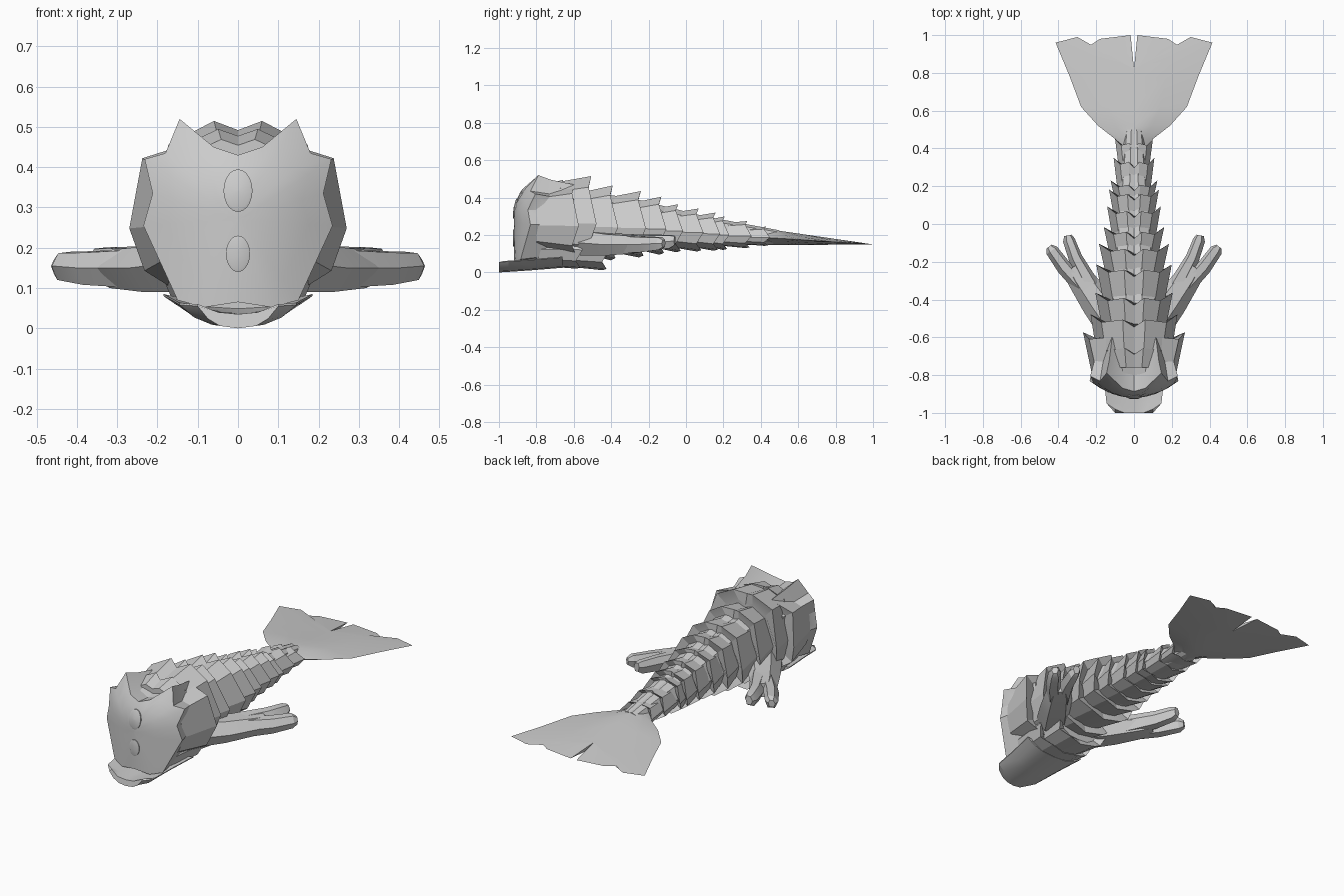
import bpy
import bmesh
import math
from mathutils import Vector

cube = bpy.data.objects.get("Cube")
if cube:
    bpy.data.objects.remove(cube, do_unlink=True)

GREY = (0.6, 0.6, 0.6, 1)
mat = bpy.data.materials.new("stone grey")
mat.use_nodes = True
mat.diffuse_color = GREY
mat.node_tree.nodes["Principled BSDF"].inputs["Base Color"].default_value = GREY


def finish(name, bm, angle=25):
    bmesh.ops.remove_doubles(bm, verts=bm.verts, dist=0.0005)
    bmesh.ops.recalc_face_normals(bm, faces=bm.faces)
    mesh = bpy.data.meshes.new(name)
    bm.to_mesh(mesh)
    bm.free()
    mesh.materials.append(mat)
    obj = bpy.data.objects.new(name, mesh)
    bpy.context.collection.objects.link(obj)
    bpy.ops.object.select_all(action='DESELECT')
    obj.select_set(True)
    bpy.context.view_layer.objects.active = obj
    bpy.ops.object.shade_smooth_by_angle(angle=math.radians(angle))
    return obj


def loft(name, rings, cap_start=False, cap_end=False, angle=25):
    bm = bmesh.new()
    loops = [[bm.verts.new(p) for p in ring] for ring in rings]
    for a, b in zip(loops, loops[1:]):
        n = len(a)
        for i in range(n):
            bm.faces.new((a[i], a[(i + 1) % n], b[(i + 1) % n], b[i]))
    if cap_start:
        bm.faces.new(loops[0])
    if cap_end:
        bm.faces.new(loops[-1])
    return finish(name, bm, angle)


def mirrored(half):
    # Complete a half outline that runs from top centre to bottom centre
    return half + [(-x, y, z) for x, y, z in reversed(half[1:-1])]


# Half section: width fraction, height fraction, backward jag of the rim
SECTION = [(0, .95, -1), (.26, 1, .1), (.68, .87, -.3), (1, .44, .9),
           (.86, .18, -.3), (.5, .03, .5), (0, 0, -.2)]


def ring(y, width, top, bottom, jag=0.0, shoulder=.68):
    half = []
    for i, (fx, fz, dj) in enumerate(SECTION):
        fx = shoulder if i == 2 else fx
        half.append((fx * width, y + dj * jag, bottom + fz * (top - bottom)))
    return mirrored(half)


def armour(name, y0, y1, width, top, bottom, jag=.03, shoulder=.68, pinch=.78):
    # Flared plate band with a jagged rear rim folding back inside
    mid = (top + bottom) / 2
    h = (top - bottom) / 2

    def scaled(y, s, j):
        return ring(y, width * s, mid + h * s, mid - h * s, j, shoulder)
    loft(name, [scaled(y0, pinch, 0), scaled(y1, 1, jag),
                scaled(y1 - .02, pinch * .85, 0)], True, True, 18)


# Broad curved face with crown points
def face_y(x, z):
    return -.92 + 1.6 * x * x + 2 * max(0, z - .3) ** 2


OUTLINE = [(0, .43), (.06, .45), (.145, .52), (.18, .435), (.232, .42), (.212, .335),
           (.235, .255), (.15, .07), (.085, .052), (0, .065)]


def face_ring(s, back=None):
    pts = []
    for x, z in OUTLINE:
        x, z = x * s, .27 + (z - .27) * s
        pts.append((x, face_y(x, z) if back is None else back, z))
    return mirrored(pts)


loft("face", [face_ring(s) for s in (.02, .25, .5, .75, 1)]
     + [face_ring(.9, -.72), face_ring(.8, -.6)], True, True, 30)

# Thin oval details on the face
for name, cz, rx, rz in (("brow_oval", .342, .036, .053), ("mouth_oval", .185, .03, .045)):
    rings = []
    for s, lift in ((1, -.003), (1, .004), (.85, .006), (.05, .006)):
        rings.append([])
        for k in range(20):
            a = k * math.tau / 20
            x, z = rx * s * math.cos(a), cz + rz * s * math.sin(a)
            rings[-1].append((x, face_y(x, z) - lift, z))
    loft(name, rings, True, True, 40)

# Head bands and chin bands
armour("cheek_band", -.80, -.60, .27, .475, .07, .03, .88, .82)
armour("crown_band", -.76, -.66, .19, .495, .15, .03, .75, .85)
armour("neck_band", -.70, -.51, .23, .515, .06, .035, .75, .85)
armour("front_chin_band", -.80, -.58, .185, .25, .02, .03, .7, .85)
armour("rear_chin_band", -.62, -.44, .165, .25, .012, .03, .7, .85)

# Trough-shaped lower jaw
jaw = []
for y, w, z in ((-1, .10, .0), (-.95, .145, .003), (-.82, .16, .012), (-.66, .185, .025)):
    outer = [(0, 0), (.45, .006), (.75, .024), (1, .055)]
    front = .0 if y > -1 else 1
    jaw.append(mirrored([(0, y, z + .035), (.5 * w, y, z + .04), (w, y + .02 * front, z + .06)]
                        + [(f * w, y, z + dz) for f, dz in reversed(outer)]))
loft("lower_jaw", jaw, True, True)

# Overlapping body bands: rear edge, half width, top, bottom
BODY = [(-.38, .205, .465, .065), (-.23, .20, .435, .08), (-.12, .185, .405, .095),
        (-.03, .16, .365, .108), (.08, .142, .342, .112), (.17, .132, .32, .116),
        (.22, .124, .30, .12), (.34, .108, .275, .13), (.44, .10, .245, .142)]
previous = -.53
for i, (y, w, top, bottom) in enumerate(BODY):
    armour(f"body_band_{i + 1}", previous - .06, y - .015, w, top, bottom, .035 - .001 * i)
    previous = y

# Narrow core under the bands
loft("body_core", [ring(-.7, .19, .45, .09), ring(-.3, .15, .4, .12),
                   ring(.1, .10, .3, .14), ring(.5, .055, .225, .15)], True, True)


# Chunky forked side fins
def limb(name, stations, side):
    rings = []
    pts = [Vector(s[:3]) for s in stations]
    for i, (x, y, z, w, h) in enumerate(stations):
        d = pts[min(i + 1, len(pts) - 1)] - pts[max(i - 1, 0)]
        across = Vector((d.y, -d.x, 0)).normalized() * w
        rings.append([])
        for u, v in ((-1, .2), (-.6, 1), (.4, .9), (1, 0), (.5, -1), (-.6, -.9)):
            p = Vector((x, y, z)) + across * u
            rings[-1].append((p.x * side, p.y, p.z + v * h))
    loft(name, rings, True, True)


for side, word in ((1, "left"), (-1, "right")):
    limb(f"{word}_fin_arm", [(.11, -.54, .16, .09, .07), (.20, -.41, .15, .085, .06),
                             (.29, -.28, .15, .07, .05), (.325, -.23, .155, .05, .04)], side)
    limb(f"{word}_fin_outer_tip", [(.24, -.37, .15, .045, .05), (.37, -.23, .15, .04, .042),
                                   (.435, -.14, .155, .034, .035), (.45, -.12, .155, .018, .02)], side)
    limb(f"{word}_fin_inner_tip", [(.23, -.33, .155, .05, .05), (.31, -.18, .16, .037, .042),
                                   (.345, -.085, .165, .032, .036), (.35, -.06, .17, .02, .025)], side)

# Forked tail fluke, thick at its root and thin at the rim
FLUKE = [(.05, .38), (.10, .45), (.19, .52), (.28, .62), (.34, .78), (.415, .96), (.30, .99),
         (.24, .94), (.18, .98), (.018, 1.0), (.002, .82)]


def fade(y, a, b):
    t = min(1, max(0, (y - .38) / .62))
    return a + (b - a) * t


bm = bmesh.new()
for side in (1, -1):
    for lift in (.24, .145):
        rows = []
        for x, y in FLUKE:
            cy = min(y, .82)
            rim = Vector((x * side, y, fade(y, .19, .15)))
            mid = Vector((0, cy, fade(cy, lift, .15)))
            rows.append([bm.verts.new(mid.lerp(rim, t)) for t in (0, .5, 1)])
        for a, b in zip(rows, rows[1:]):
            for j in range(2):
                bm.faces.new((a[j], a[j + 1], b[j + 1], b[j]))
bmesh.ops.remove_doubles(bm, verts=bm.verts, dist=.0005)
bmesh.ops.dissolve_degenerate(bm, edges=bm.edges, dist=.0005)
finish("tail_fluke", bm, 30)
